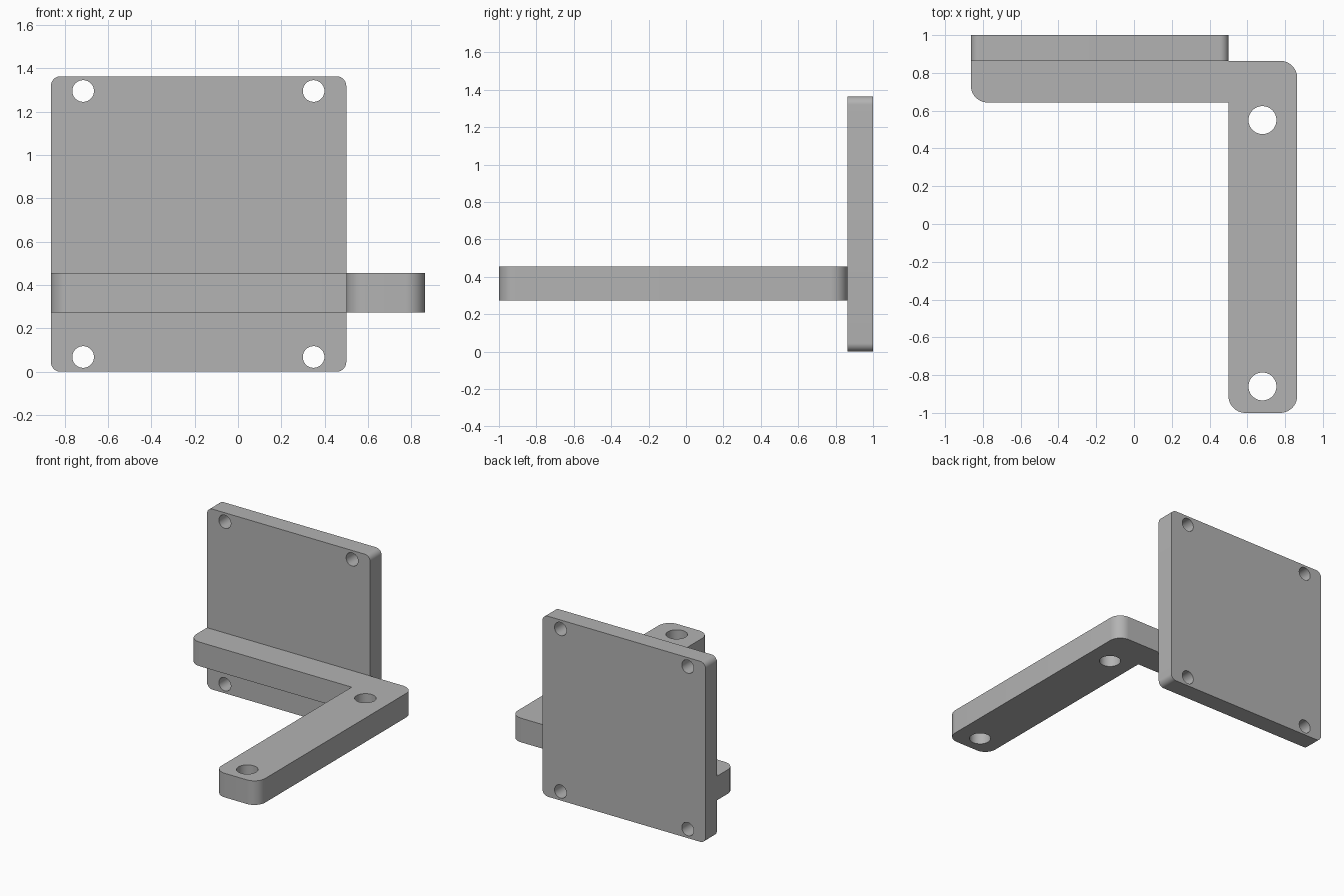
import bpy
import bmesh
from math import cos, sin, pi, radians
from mathutils import Matrix, Vector

cube = bpy.data.objects.get("Cube")
if cube:
    bpy.data.objects.remove(cube, do_unlink=True)

grey = bpy.data.materials.new("plain_grey")
grey.use_nodes = True
colour = (0.45, 0.45, 0.45, 1)
grey.diffuse_color = colour
grey.node_tree.nodes["Principled BSDF"].inputs["Base Color"].default_value = colour


def rounded(corners, segments=10):
    """Counter-clockwise outline from (x, y, radius) corners; radius 0 stays sharp."""
    points = []
    for i, (x, y, r) in enumerate(corners):
        p = Vector((x, y))
        if r == 0:
            points.append(p)
            continue
        before = (Vector(corners[i - 1][:2]) - p).normalized()
        after = (Vector(corners[(i + 1) % len(corners)][:2]) - p).normalized()
        centre = p + (before + after) * r
        for k in range(segments + 1):
            a = k / segments * pi / 2
            points.append(centre - after * r * cos(a) - before * r * sin(a))
    return points


def slab(name, outline, thickness, holes, hole_radius, matrix):
    """Extrude an outline upwards, drill round holes through it and place it."""
    bm = bmesh.new()
    face = bm.faces.new([bm.verts.new((p.x, p.y, 0)) for p in outline])
    top = bmesh.ops.extrude_face_region(bm, geom=[face], use_keep_orig=True)
    bmesh.ops.translate(bm, vec=(0, 0, thickness),
                        verts=[g for g in top["geom"] if isinstance(g, bmesh.types.BMVert)])
    bmesh.ops.recalc_face_normals(bm, faces=bm.faces)
    mesh = bpy.data.meshes.new(name)
    bm.to_mesh(mesh)
    bm.free()
    mesh.materials.append(grey)
    obj = bpy.data.objects.new(name, mesh)
    bpy.context.collection.objects.link(obj)

    for x, y in holes:
        bpy.ops.mesh.primitive_cylinder_add(vertices=48, radius=hole_radius, depth=1,
                                            location=(x, y, 0))
        drill = bpy.context.object
        drill.hide_render = True
        drill.data.materials.append(grey)
        cut = obj.modifiers.new("hole", "BOOLEAN")
        cut.operation = "DIFFERENCE"
        cut.solver = "EXACT"
        cut.object = drill
        bpy.context.view_layer.objects.active = obj
        bpy.ops.object.modifier_apply(modifier=cut.name)
        bpy.data.objects.remove(drill, do_unlink=True)

    obj.data.transform(matrix)
    bpy.ops.object.select_all(action="DESELECT")
    obj.select_set(True)
    bpy.context.view_layer.objects.active = obj
    bpy.ops.object.shade_smooth_by_angle(angle=radians(30))
    return obj


SIDE = 0.864    # outer half width, also the plane where plate and arm meet
INNER = 0.5     # right edge of plate and inner edge of the long arm
HEIGHT = 1.364

# Upright square plate with four corner holes
r = 0.045
slab("mounting_plate",
     rounded([(-SIDE, 0, r), (INNER, 0, r), (INNER, HEIGHT, r), (-SIDE, HEIGHT, r)]),
     1 - SIDE,
     [(x, z) for x in (-0.715, 0.349) for z in (0.068, 1.296)], 0.05,
     Matrix.Translation((0, 1, 0)) @ Matrix.Rotation(pi / 2, 4, "X"))

# Flat L-shaped arm with two larger holes
r = 0.09
slab("angled_arm",
     rounded([(-SIDE, 0.643, r), (INNER, 0.643, 0), (INNER, -1, r),
              (SIDE, -1, r), (SIDE, SIDE, r), (-SIDE, SIDE, 0)]),
     0.182,
     [(0.68, 0.55), (0.68, -0.86)], 0.074,
     Matrix.Translation((0, 0, 0.274)))
